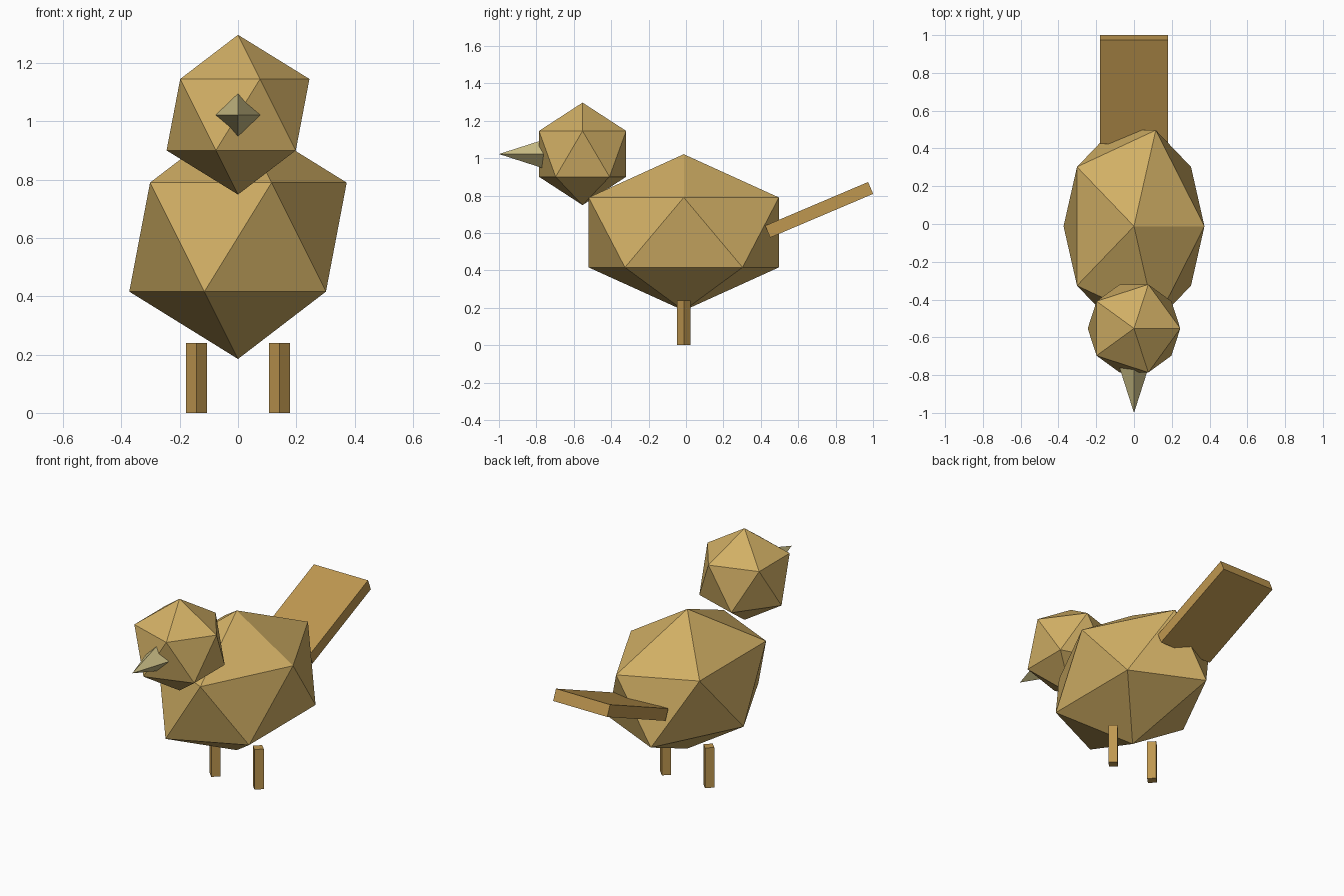
import bpy
from math import radians

if "Cube" in bpy.data.objects:
    bpy.data.objects.remove(bpy.data.objects["Cube"])


def material(name, rgb):
    mat = bpy.data.materials.new(name)
    mat.diffuse_color = (*rgb, 1)
    mat.use_nodes = True
    mat.node_tree.nodes["Principled BSDF"].inputs["Base Color"].default_value = mat.diffuse_color
    return mat


def finish(name, mat, scale=(1, 1, 1)):
    obj = bpy.context.object
    obj.name = name
    obj.scale = scale
    obj.data.materials.append(mat)
    bpy.ops.object.transform_apply(location=False, rotation=False, scale=True)
    return obj


feather = material("feather", (0.64, 0.43, 0.13))
brown = material("brown", (0.52, 0.31, 0.08))
horn = material("horn", (0.58, 0.50, 0.23))

CY = -0.012  # y of body and legs

# Body and head: faceted 20-sided balls
bpy.ops.mesh.primitive_ico_sphere_add(subdivisions=1, radius=1, location=(0, CY, 0.603))
finish("body", feather, (0.417, 0.598, 0.418))
bpy.ops.mesh.primitive_ico_sphere_add(subdivisions=1, radius=0.274, location=(0, -0.553, 1.023))
finish("head", feather)

# Beak: four-sided cone pointing forward
bpy.ops.mesh.primitive_cone_add(vertices=4, radius1=0.076, radius2=0, depth=0.237,
                                location=(0, -0.8815, 1.022), rotation=(radians(90), 0, 0))
finish("beak", horn)

# Tail: flat slab tilted upwards
bpy.ops.mesh.primitive_cube_add(size=1, location=(0, 0.712, 0.724), rotation=(radians(23), 0, 0))
finish("tail", brown, (0.358, 0.598, 0.069))

# Legs: four-sided posts
for side, label in ((-1, "left"), (1, "right")):
    bpy.ops.mesh.primitive_cylinder_add(vertices=4, radius=0.036, depth=0.24,
                                        location=(side * 0.143, CY, 0.12))
    finish(label + "_leg", brown)
